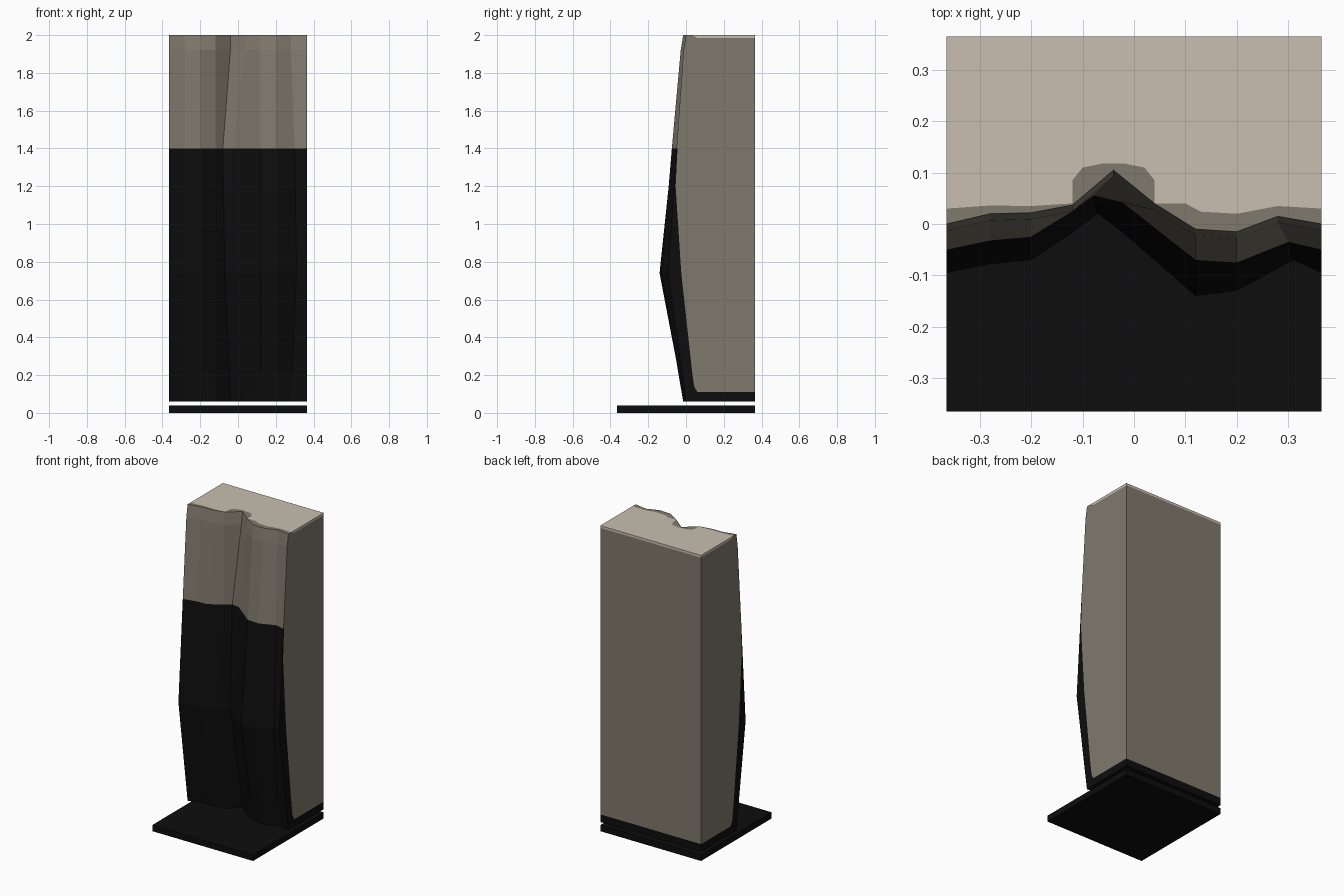
import bpy, bmesh

if "Cube" in bpy.data.objects:
    bpy.data.objects.remove(bpy.data.objects["Cube"])


def material(name, rgb):
    m = bpy.data.materials.new(name)
    m.diffuse_color = (*rgb, 1)
    m.use_nodes = True
    m.node_tree.nodes["Principled BSDF"].inputs["Base Color"].default_value = m.diffuse_color
    return m


black = material("black", (0.004, 0.004, 0.004))
grey = material("warm grey", (0.216, 0.193, 0.153))
tan = material("light tan", (0.58, 0.52, 0.44))
BLACK, GREY, TAN = 0, 1, 2
H = 0.365  # half width


def make_object(name, bm):
    bmesh.ops.recalc_face_normals(bm, faces=bm.faces)
    me = bpy.data.meshes.new(name)
    bm.to_mesh(me)
    bm.free()
    for m in (black, grey, tan):
        me.materials.append(m)
    ob = bpy.data.objects.new(name, me)
    bpy.context.collection.objects.link(ob)


# Square base plate
bm = bmesh.new()
bmesh.ops.create_cube(bm, size=1)
for v in bm.verts:
    v.co = (v.co.x * 2 * H, v.co.y * 2 * H, 0.02 + v.co.z * 0.04)
make_object("base_plate", bm)

# Rippled front: x and y of each fold at four key heights
top = [(-H, 0), (-.28, .02), (-.2, .022), (-.12, .037), (-.04, .105),
       (.04, .04), (.12, -.01), (.2, -.015), (.28, .015), (H, 0)]
upper = [(-H, -.05), (-.28, -.032), (-.2, -.025), (-.12, .025), (-.08, .055),
         (-.03, .048), (.12, -.07), (.2, -.075), (.3, -.035), (H, -.05)]
belly = [(-H, -.095), (-.28, -.078), (-.2, -.07), (-.12, -.017), (-.07, .02),
         (-.03, -.01), (.12, -.14), (.2, -.13), (.31, -.07), (H, -.095)]
shoulder = [(a[0], a[1] - .013) for a in top]
KEYS = [(.06, top), (.74, belly), (1.4, upper), (1.92, shoulder), (2.0, top)]

# Height and depth of the colour border on the sides
ROWS = [(.06, .06), (.11, .06), (.14, .043), (.22, .032), (.74, -.025),
        (1.2, -.055), (1.4, -.045), (1.92, .03), (1.985, .06), (2.0, .03)]


def front_at(z):
    for (z0, a), (z1, b) in zip(KEYS, KEYS[1:]):
        if z <= z1:
            t = (z - z0) / (z1 - z0)
            return [(p[0] + (q[0] - p[0]) * t, p[1] + (q[1] - p[1]) * t)
                    for p, q in zip(a, b)]


# Tower walls, lofted ring by ring
bm = bmesh.new()
rings = []
for z, split in ROWS:
    pts = front_at(z) + [(H, split), (H, H), (-H, H), (-H, split)]
    rings.append([bm.verts.new((x, y, z)) for x, y in pts])
n = len(rings[0])
for lo, hi in zip(rings, rings[1:]):
    zlo, zhi = lo[0].co.z, hi[0].co.z
    for i in range(n):
        j = (i + 1) % n
        f = bm.faces.new((lo[i], lo[j], hi[j], hi[i]))
        is_back = 10 <= i <= 12
        if zhi < .12:
            f.material_index = BLACK
        elif is_back:
            f.material_index = TAN if zlo > 1.98 else GREY
        else:
            f.material_index = BLACK if zhi < 1.41 else GREY
bm.faces.new(rings[0]).material_index = BLACK

# Top: grey rim along the front with a rounded notch, light tan behind it
rim = [(.28, .035), (.2, .02), (.13, .024), (.1, .04), (.04, .04),
       (.04, .085), (.02, .11), (-.02, .118), (-.06, .118), (-.1, .11),
       (-.12, .085), (-.12, .04), (-.2, .035), (-.28, .036)]
border = [bm.verts.new((x, y, 2.0)) for x, y in rim]
t = rings[-1]
bm.faces.new(t[:11] + border + [t[13]]).material_index = GREY
bm.faces.new([t[10], t[11], t[12], t[13]] + border[::-1]).material_index = TAN
make_object("tower", bm)
